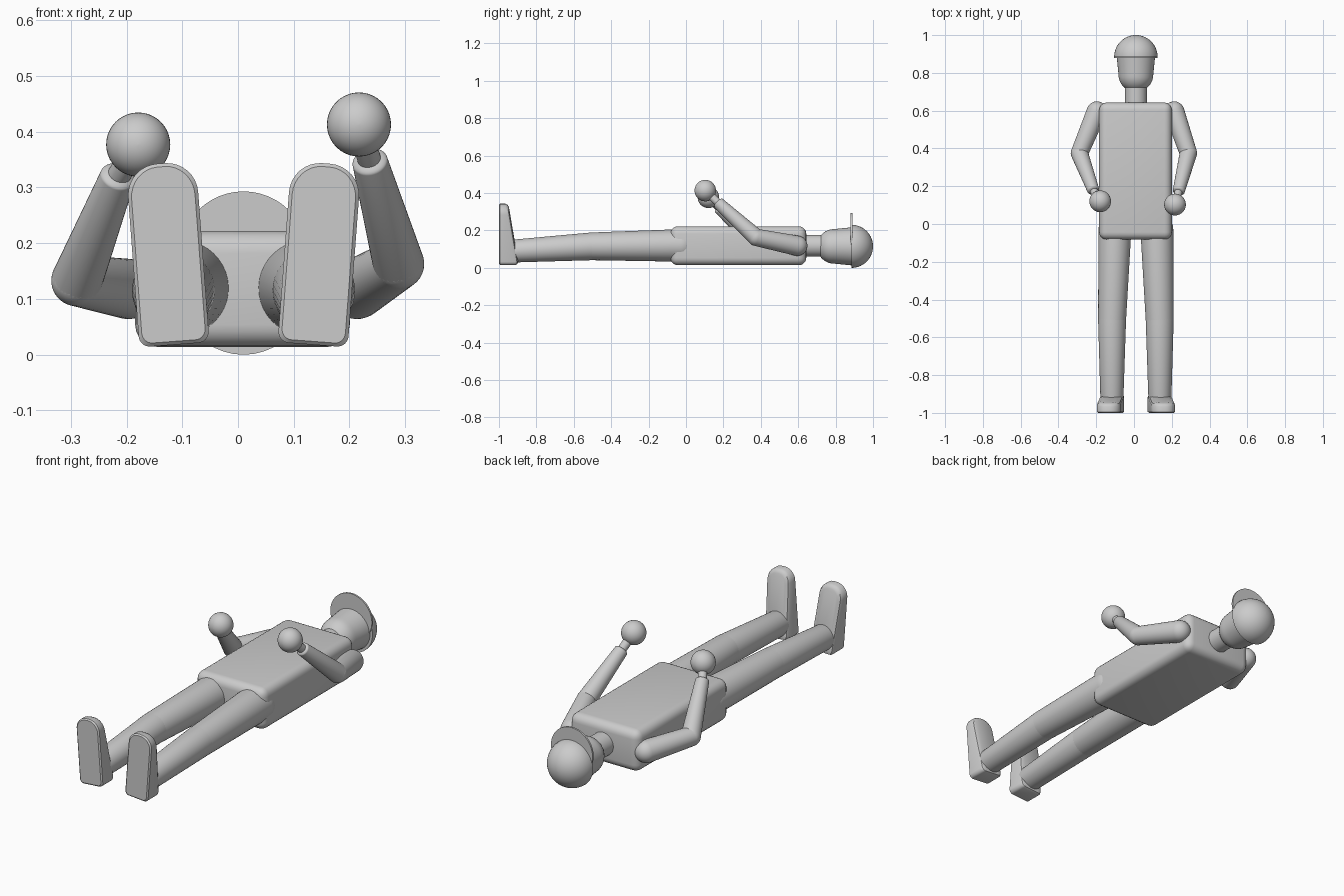
import bpy, bmesh, math
from mathutils import Vector

if "Cube" in bpy.data.objects:
    bpy.data.objects.remove(bpy.data.objects["Cube"])

grey = bpy.data.materials.new("plain_grey")
grey.diffuse_color = (0.6, 0.6, 0.6, 1)
grey.use_nodes = True
grey.node_tree.nodes["Principled BSDF"].inputs["Base Color"].default_value = grey.diffuse_color


def finish(name, bm):
    bmesh.ops.recalc_face_normals(bm, faces=bm.faces)
    me = bpy.data.meshes.new(name)
    bm.to_mesh(me)
    bm.free()
    me.materials.append(grey)
    ob = bpy.data.objects.new(name, me)
    bpy.context.collection.objects.link(ob)
    bpy.ops.object.select_all(action='DESELECT')
    ob.select_set(True)
    bpy.context.view_layer.objects.active = ob
    bpy.ops.object.shade_smooth_by_angle(angle=math.radians(35))
    return ob


def lathe(name, profile, origin, axis=(0, 1, 0), segs=40):
    """Revolve (distance, radius) pairs around an axis; both ends are closed."""
    bm = bmesh.new()
    turn = Vector((0, 0, 1)).rotation_difference(Vector(axis).normalized())
    rings = []
    for d, r in profile:
        ring = []
        for i in range(segs):
            a = 2 * math.pi * i / segs
            p = Vector((r * math.cos(a), r * math.sin(a), d))
            ring.append(bm.verts.new(Vector(origin) + turn @ p))
        rings.append(ring)
    for lo, hi in zip(rings, rings[1:]):
        for i in range(segs):
            j = (i + 1) % segs
            bm.faces.new((lo[i], lo[j], hi[j], hi[i]))
    bm.faces.new(rings[0])
    bm.faces.new(rings[-1])
    return finish(name, bm)


def arc(centre, depth, radius, start, end, n=10):
    """Quarter or half ellipse of (distance, radius) pairs."""
    pts = []
    for i in range(n + 1):
        a = math.radians(start + (end - start) * i / n)
        pts.append((centre + depth * math.sin(a), max(radius * math.cos(a), 0.0005)))
    return pts


def capsule(name, a, b, ra, rb, end=1.0):
    """Tapered limb with rounded ends; end flattens the far cap."""
    a, b = Vector(a), Vector(b)
    prof = arc(0, ra, ra, -90, 0) + arc((b - a).length, rb * end, rb, 0, 90)
    return lathe(name, prof, a, b - a)


def ball(name, c, r):
    return lathe(name, arc(0, r, r, -90, 90, 20), c)


# Torso: rounded block
bm = bmesh.new()
bmesh.ops.create_cube(bm, size=1)
for v in bm.verts:
    v.co = Vector((0.008 + v.co.x * 0.385, 0.28 + v.co.y * 0.726, 0.118 + v.co.z * 0.208))
bmesh.ops.bevel(bm, geom=bm.edges[:], offset=0.04, segments=5, profile=0.5, affect='EDGES')
finish("torso", bm)

# Neck, head, hat dome and hat brim
lathe("neck", [(0, 0.058), (0.14, 0.058)], (0.01, 0.60, 0.118))
lathe("head", arc(0.79, 0.09, 0.092, -90, 0) + [(0.89, 0.102)], (0.01, 0, 0.115))
lathe("hat_dome", [(0, 0.0005)] + arc(0, 0.115, 0.115, 0, 90, 14), (0.01, 0.885, 0.115))
lathe("hat_brim", [(0, 0.115), (0.009, 0.115)], (0.01, 0.88, 0.178), segs=48)

# Arms: shoulder, elbow, wrist and hand positions
arms = {
    "left": ((-0.197, 0.595, 0.118), (-0.289, 0.375, 0.133), (-0.216, 0.18, 0.318), (-0.179, 0.12, 0.377)),
    "right": ((0.213, 0.595, 0.118), (0.288, 0.375, 0.163), (0.237, 0.175, 0.345), (0.217, 0.103, 0.413)),
}
for side, (shoulder, elbow, wrist, hand) in arms.items():
    capsule(side + "_upper_arm", shoulder, elbow, 0.054, 0.046)
    capsule(side + "_forearm", elbow, wrist, 0.046, 0.032, 0.4)
    capsule(side + "_wrist", wrist, hand, 0.021, 0.021)
    ball(side + "_hand", hand, 0.0575)


def foot(name, cx, s):
    """Wedge-shaped shoe standing on its heel, toes up and turned outward."""
    h, height, rt, rb = 0.063, 0.326, 0.056, 0.02
    outline = []
    for ux, wz, r, start in ((h - rt, height - rt, rt, 0), (rt - h, height - rt, rt, 90),
                             (rb - h, rb, rb, 180), (h - rb, rb, rb, 270)):
        for i in range(9):
            a = math.radians(start + 90 * i / 8)
            outline.append((ux + r * math.cos(a), wz + r * math.sin(a)))
    bm = bmesh.new()
    tilt = math.radians(4.3)
    # sole, wall, and inset rounded upper
    layers = ((0.006, None, -1.0), (0.0, None, -0.994), (0.0, 0.0, -0.017),
              (0.005, 0.0, -0.006), (0.017, 0.0, 0.0))
    rings = []
    for inset, top, y in layers:
        ring = []
        for u, w in outline:
            u2 = u * (h - inset) / h
            w2 = height / 2 + (w - height / 2) * (1 - 2 * inset / height)
            yy = y if top is None else y - 0.895 - 0.055 * w2 / height
            x = cx + u2 * math.cos(tilt) + s * w2 * math.sin(tilt)
            z = 0.018 + w2 * math.cos(tilt) - s * u2 * math.sin(tilt)
            ring.append(bm.verts.new((x, yy, z)))
        rings.append(ring)
    n = len(outline)
    for lo, hi in zip(rings, rings[1:]):
        for i in range(n):
            j = (i + 1) % n
            bm.faces.new((lo[i], lo[j], hi[j], hi[i]))
    bm.faces.new(rings[0])
    bm.faces.new(rings[-1])
    finish(name, bm)


# Legs and shoes, spread either side of the body's middle line
for side, s in (("left", -1), ("right", 1)):
    mid = 0.01
    hip = (mid + s * 0.111, -0.03, 0.12)
    knee = (mid + s * 0.126, -0.505, 0.115)
    ankle = (mid + s * 0.127, -0.92, 0.09)
    capsule(side + "_thigh", hip, knee, 0.087, 0.074)
    capsule(side + "_shin", knee, ankle, 0.074, 0.061, 0.4)
    foot(side + "_shoe", mid + s * 0.124, s)
